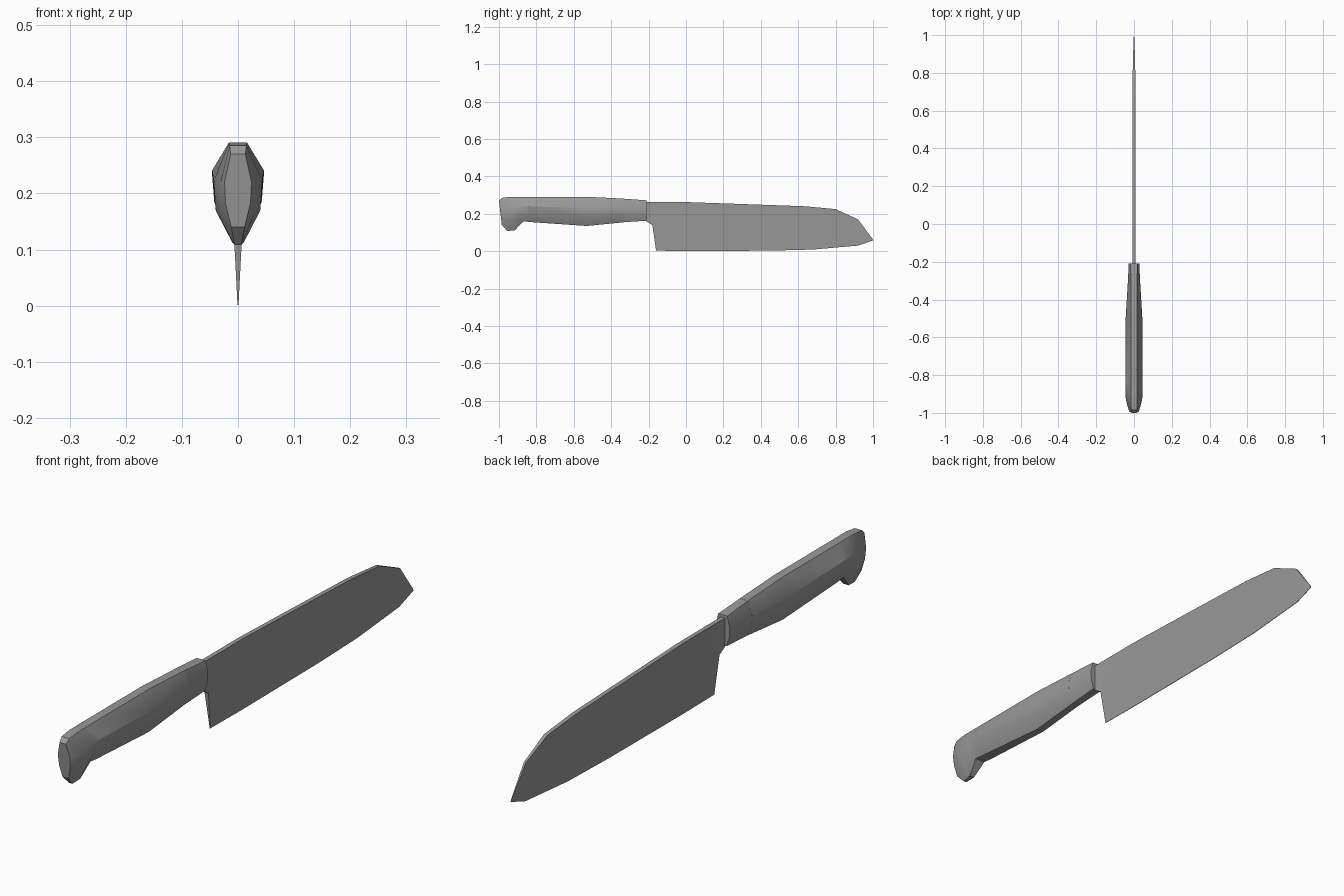
import bpy, bmesh, math

cube = bpy.data.objects.get("Cube")
if cube:
    bpy.data.objects.remove(cube, do_unlink=True)

# One grey for the whole knife
grey = bpy.data.materials.new("steel_grey")
grey.use_nodes = True
colour = (0.32, 0.32, 0.32, 1)
grey.diffuse_color = colour
grey.node_tree.nodes["Principled BSDF"].inputs["Base Color"].default_value = colour


def loft(name, rings, angle):
    """Skin a row of equal closed rings and cap both ends."""
    bm = bmesh.new()
    loops = [[bm.verts.new(p) for p in ring] for ring in rings]
    for a, b in zip(loops, loops[1:]):
        n = len(a)
        for i in range(n):
            j = (i + 1) % n
            bm.faces.new((a[i], a[j], b[j], b[i]))
    bm.faces.new(loops[0])
    bm.faces.new(loops[-1])
    bmesh.ops.remove_doubles(bm, verts=bm.verts, dist=0.0002)
    bmesh.ops.recalc_face_normals(bm, faces=bm.faces)
    mesh = bpy.data.meshes.new(name)
    bm.to_mesh(mesh)
    bm.free()
    mesh.materials.append(grey)
    obj = bpy.data.objects.new(name, mesh)
    bpy.context.collection.objects.link(obj)
    bpy.ops.object.select_all(action="DESELECT")
    obj.select_set(True)
    bpy.context.view_layer.objects.active = obj
    bpy.ops.object.shade_smooth_by_angle(angle=math.radians(angle))


# Blade stations: spine y, z, half width, then cutting edge y, z, half width
blade = [
    (-0.23, 0.262, 0.008, -0.23, 0.170, 0.008),
    (-0.20, 0.262, 0.008, -0.18, 0.140, 0.008),
    (-0.17, 0.262, 0.008, -0.16, 0.003, 0.001),
    (0.02, 0.262, 0.008, 0.02, 0.001, 0.001),
    (0.45, 0.247, 0.008, 0.45, 0.003, 0.001),
    (0.64, 0.240, 0.008, 0.68, 0.009, 0.001),
    (0.80, 0.225, 0.007, 0.84, 0.023, 0.001),
    (0.92, 0.170, 0.004, 0.92, 0.030, 0.001),
    (0.998, 0.065, 0.001, 1.0, 0.058, 0.001),
]
loft("blade", [[(w, y, z), (-w, y, z), (-e, v, u), (e, v, u)]
               for y, z, w, v, u, e in blade], 20)


def handle_ring(top_y, top, low_y, low, wide, crown, keel):
    """Mirrored handle section: flat crown, broad sides, narrow keel."""
    half = []
    for x, t in ((crown, 0), (wide, 0.38), (wide * 0.92, 0.68), (keel, 1)):
        half.append((x, top_y + (low_y - top_y) * t, top + (low - top) * t))
    return half + [(-x, y, z) for x, y, z in reversed(half)]


# Handle stations from the hooked butt to the collar
handle = [
    (-1.0, 0.270, -0.985, 0.140, 0.024, 0.013, 0.012),
    (-0.985, 0.285, -0.955, 0.108, 0.032, 0.015, 0.006),
    (-0.94, 0.291, -0.915, 0.112, 0.043, 0.016, 0.010),
    (-0.90, 0.291, -0.870, 0.160, 0.046, 0.016, 0.020),
    (-0.84, 0.291, -0.835, 0.156, 0.046, 0.016, 0.020),
    (-0.53, 0.291, -0.53, 0.135, 0.046, 0.016, 0.014),
    (-0.33, 0.281, -0.33, 0.155, 0.034, 0.016, 0.014),
]
loft("handle", [handle_ring(*s) for s in handle], 30)

# Collar where the blade enters the handle
collar = [
    (-0.335, 0.281, -0.335, 0.155, 0.034, 0.016, 0.014),
    (-0.21, 0.272, -0.21, 0.163, 0.028, 0.018, 0.016),
]
loft("collar", [handle_ring(*s) for s in collar], 50)
